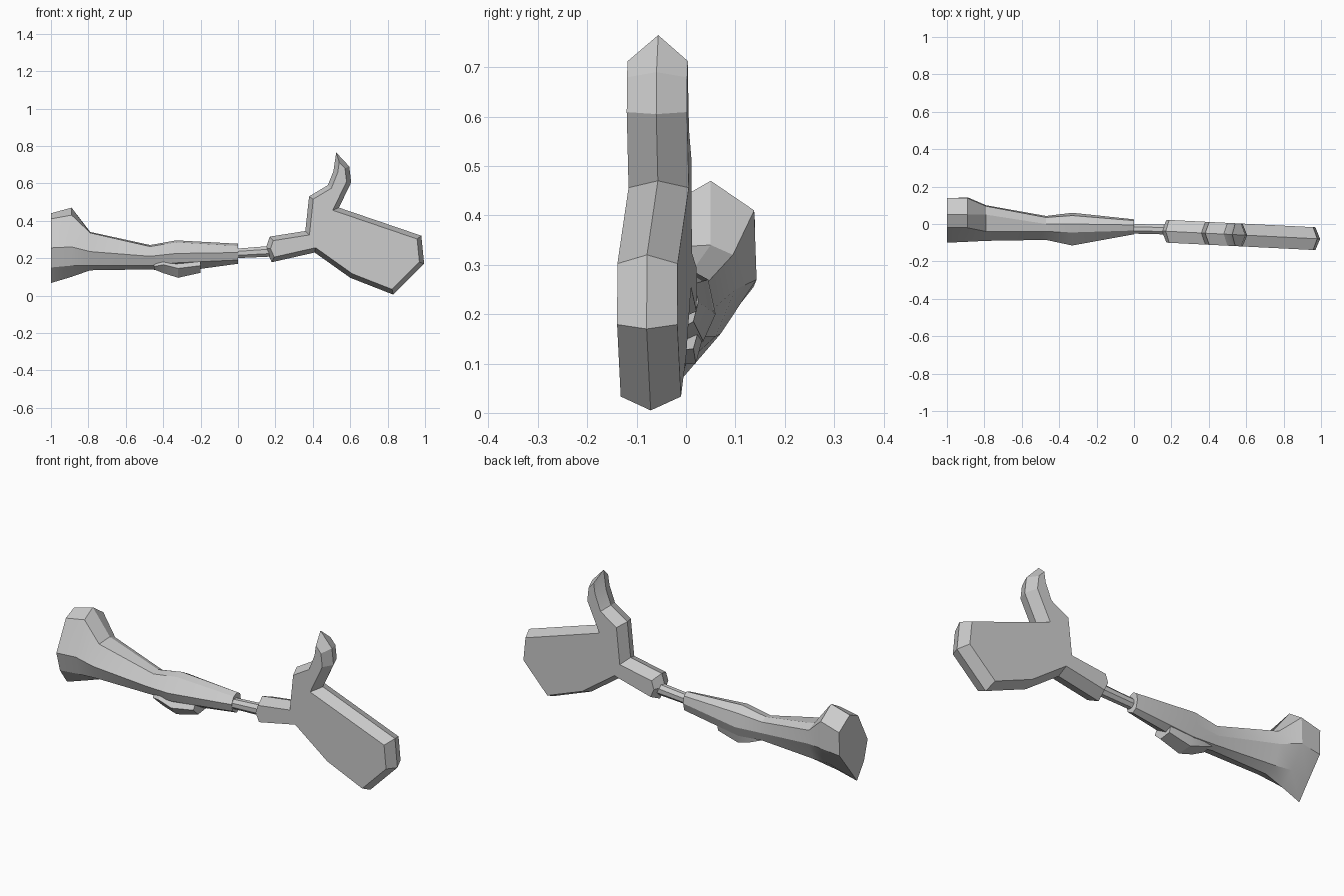
import bpy, bmesh, math
from mathutils import Vector

cube = bpy.data.objects.get("Cube")
if cube:
    bpy.data.objects.remove(cube, do_unlink=True)

grey = bpy.data.materials.new("plain_grey")
grey.use_nodes = True
colour = (0.6, 0.6, 0.6, 1)
grey.diffuse_color = colour
grey.node_tree.nodes["Principled BSDF"].inputs["Base Color"].default_value = colour


def loft(name, rings, angle=22):
    """Skin a list of equal-length closed rings and cap both ends."""
    bm = bmesh.new()
    vs = [[bm.verts.new(p) for p in ring] for ring in rings]
    n = len(vs[0])
    for a, b in zip(vs, vs[1:]):
        for i in range(n):
            j = (i + 1) % n
            bm.faces.new((a[i], a[j], b[j], b[i]))
    bm.faces.new(vs[0][::-1])
    bm.faces.new(vs[-1])
    bmesh.ops.recalc_face_normals(bm, faces=bm.faces)
    me = bpy.data.meshes.new(name)
    bm.to_mesh(me)
    bm.free()
    me.materials.append(grey)
    ob = bpy.data.objects.new(name, me)
    bpy.context.collection.objects.link(ob)
    bpy.ops.object.select_all(action='DESELECT')
    ob.select_set(True)
    bpy.context.view_layer.objects.active = ob
    bpy.ops.object.shade_smooth_by_angle(angle=math.radians(angle))
    return ob


def at_x(x, pts):
    return [(x, y, z) for y, z in pts]


def octagon(x, y, z, ry, rz):
    a = [math.radians(22.5 + 45 * i) for i in range(8)]
    return [(x, y + ry * math.cos(t), z + rz * math.sin(t)) for t in a]


def inset(pts, d):
    """Move a counter-clockwise outline inwards by d."""
    out = []
    for i, p in enumerate(pts):
        p, q, r = Vector(p), Vector(pts[i - 1]), Vector(pts[(i + 1) % len(pts)])
        u, v = (p - q).normalized(), (r - p).normalized()
        n1, n2 = Vector((-u.y, u.x)), Vector((-v.y, v.x))
        out.append(p + (n1 + n2) * d / (1 + n1.dot(n2)))
    return out


# Hand: bevel-edged mitten outline with cuff and thumb, slanting to the front
outline = [(.18, .178), (.41, .23), (.60, .095), (.83, .005), (.995, .17),
           (.98, .32), (.54, .47), (.605, .605), (.595, .69), (.525, .765),
           (.51, .665), (.48, .59), (.38, .53), (.36, .345), (.17, .315),
           (.148, .25)]
flat = inset(outline, .024)


def hand_layer(pts, side):
    return [(x, -.03 - .05 * x + side * .061, z) for x, z in pts]


loft("hand", [hand_layer(flat, -1), hand_layer(outline, -.45),
              hand_layer(outline, 0), hand_layer(outline, .45),
              hand_layer(flat, 1)][::2])

# Wrist rod
loft("wrist_rod", [octagon(-.03, -.025, .224, .028, .027),
                   octagon(.18, -.03, .237, .028, .031)])

# Arm: top, top front, front, bottom front, bottom, bottom back, back, top back
arm = [
    (-1.0, [(.05, .44), (-.02, .41), (-.10, .255), (-.07, .15),
            (-.01, .067), (.05, .145), (.137, .255), (.14, .38)]),
    (-.89, [(.05, .47), (-.02, .43), (-.095, .26), (-.07, .16),
            (.0, .10), (.07, .16), (.143, .27), (.138, .41)]),
    (-.79, [(.05, .34), (-.04, .335), (-.09, .235), (-.06, .16),
            (.0, .135), (.06, .155), (.10, .25), (.095, .32)]),
    (-.47, [(.0, .27), (-.04, .262), (-.085, .21), (-.06, .16),
            (.0, .14), (.03, .155), (.043, .20), (.035, .255)]),
    (-.33, [(.0, .295), (-.045, .285), (-.115, .225), (-.095, .175),
            (-.01, .125), (.035, .145), (.06, .20), (.045, .27)]),
    (0, [(-.005, .277), (-.035, .265), (-.055, .23), (-.045, .19),
         (-.01, .17), (.015, .185), (.025, .225), (.018, .262)]),
]
loft("arm", [at_x(x, pts) for x, pts in arm])

# Raised pad under the forearm
pad = [
    (-.45, [(-.07, .165), (-.075, .155), (-.04, .14), (.02, .145), (.02, .165)]),
    (-.40, [(-.08, .185), (-.098, .165), (-.06, .12), (.025, .125), (.035, .185)]),
    (-.32, [(-.08, .175), (-.105, .145), (-.06, .095), (.02, .10), (.04, .175)]),
    (-.20, [(-.075, .185), (-.09, .16), (-.05, .122), (.015, .13), (.03, .185)]),
]
loft("forearm_pad", [at_x(x, pts) for x, pts in pad])
